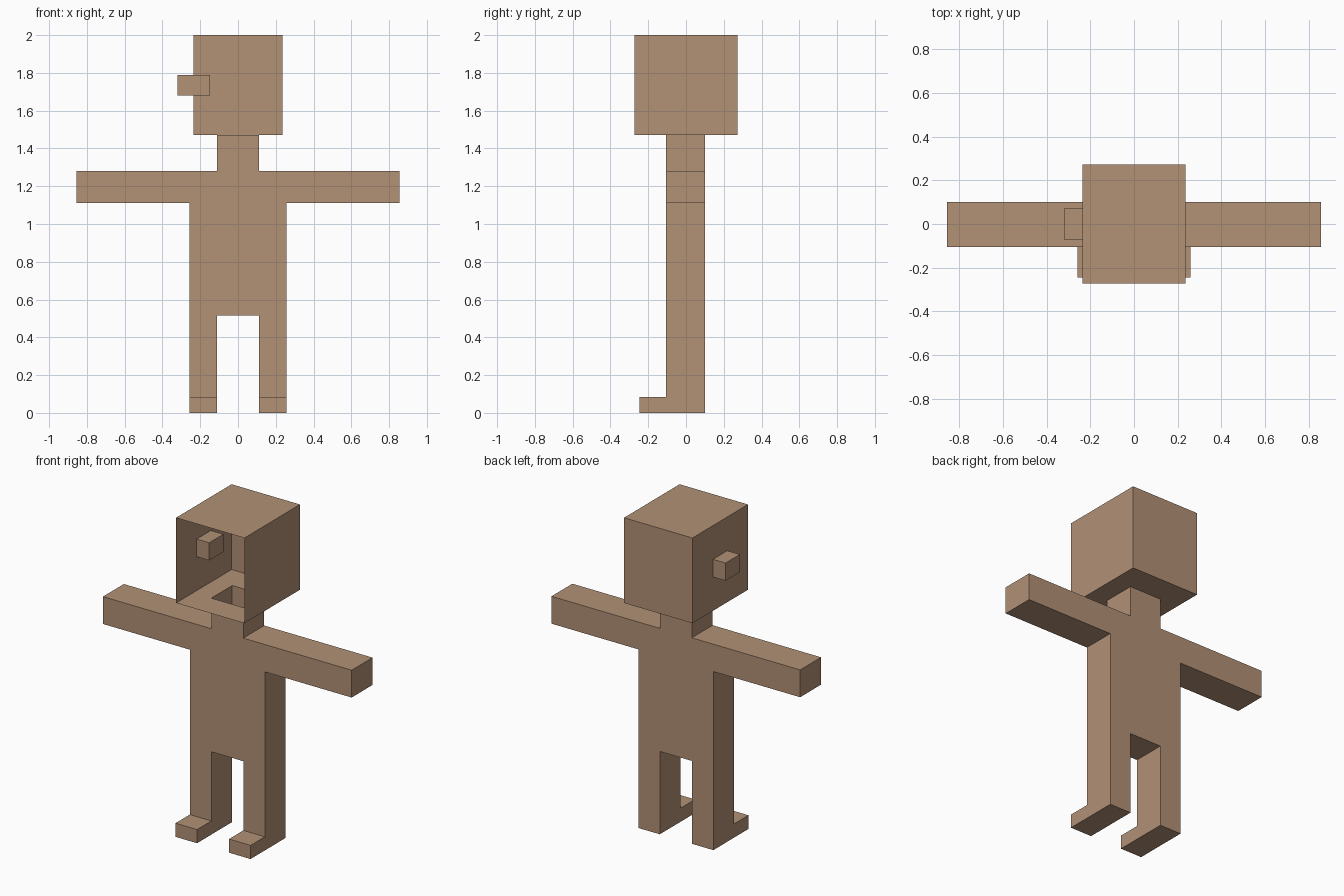
import bpy, bmesh
from mathutils import Vector

if "Cube" in bpy.data.objects:
    bpy.data.objects.remove(bpy.data.objects["Cube"], do_unlink=True)

# One plain skin colour
skin = bpy.data.materials.new("tan_skin")
skin.use_nodes = True
tan = (0.445, 0.283, 0.181, 1)
skin.diffuse_color = tan
skin.node_tree.nodes["Principled BSDF"].inputs["Base Color"].default_value = tan


def finish(bm, name):
    mesh = bpy.data.meshes.new(name)
    bm.to_mesh(mesh)
    bm.free()
    mesh.materials.append(skin)
    obj = bpy.data.objects.new(name, mesh)
    bpy.context.collection.objects.link(obj)
    return obj


def extrude(bm, faces, offset):
    new = bmesh.ops.extrude_face_region(bm, geom=faces)["geom"]
    verts = [v for v in new if isinstance(v, bmesh.types.BMVert)]
    bmesh.ops.translate(bm, verts=verts, vec=Vector(offset))


def facing(bm, direction):
    bm.normal_update()
    return [f for f in bm.faces if f.normal.dot(Vector(direction)) > 0.9]


def inset_to(bm, face, limits):
    """Inset a face and fit the inner rectangle to {axis: (low, high)}."""
    bmesh.ops.inset_individual(bm, faces=[face], thickness=0.02)
    centre = face.calc_center_median()
    for v in face.verts:
        for axis, (low, high) in limits.items():
            v.co[axis] = low if v.co[axis] < centre[axis] else high


FRONT, BACK = -0.105, 0.1       # body depth
NECK, HIP, HAND = 0.11, 0.258, 0.855
FOOT_TOP = 0.085

# Body: neck, arms, trunk and legs from one mirrored outline
half = [(NECK, 1.47), (NECK, 1.28), (HAND, 1.28), (HAND, 1.11),
        (HIP, 1.11), (HIP, 0), (NECK, 0), (NECK, 0.515)]
outline = half + [(-x, z) for x, z in reversed(half)]
bm = bmesh.new()
profile = bm.faces.new([bm.verts.new((x, FRONT, z)) for x, z in outline])
back = bmesh.ops.extrude_face_region(bm, geom=[profile], use_keep_orig=True)["geom"]
bmesh.ops.translate(bm, verts=[v for v in back if isinstance(v, bmesh.types.BMVert)],
                    vec=(0, BACK - FRONT, 0))
bmesh.ops.recalc_face_normals(bm, faces=bm.faces)

# Feet pulled forward from the bottom of the legs
bmesh.ops.bisect_plane(bm, geom=bm.verts[:] + bm.edges[:] + bm.faces[:],
                       plane_co=(0, 0, FOOT_TOP), plane_no=(0, 0, 1))
toes = [f for f in facing(bm, (0, -1, 0)) if f.calc_center_median().z < FOOT_TOP]
extrude(bm, toes, (0, -0.14, 0))

# The neck is open into the head
tops = facing(bm, (0, 0, 1))
bmesh.ops.delete(bm, geom=[max(tops, key=lambda f: f.calc_center_median().z)],
                 context="FACES")
bmesh.ops.recalc_face_normals(bm, faces=bm.faces)
finish(bm, "body")

# Head: thin hollow box
bm = bmesh.new()
bmesh.ops.create_cube(bm, size=1)
bmesh.ops.scale(bm, verts=bm.verts, vec=(0.47, 0.545, 0.53))
bmesh.ops.translate(bm, verts=bm.verts, vec=(0, 0, 1.735))

# Hollow ears grown out of the side walls
for side in (-1, 1):
    wall = facing(bm, (side, 0, 0))[0]
    inset_to(bm, wall, {1: (-0.07, 0.07), 2: (1.68, 1.79)})
    extrude(bm, [wall], (side * 0.086, 0, 0))

# Neck hole in the floor, and the open face at the front
floor = min(facing(bm, (0, 0, -1)), key=lambda f: f.calc_center_median().z)
inset_to(bm, floor, {0: (-NECK, NECK), 1: (FRONT, BACK)})
face_opening = min(facing(bm, (0, -1, 0)), key=lambda f: f.calc_center_median().y)
bmesh.ops.delete(bm, geom=[floor, face_opening], context="FACES")
finish(bm, "head")
